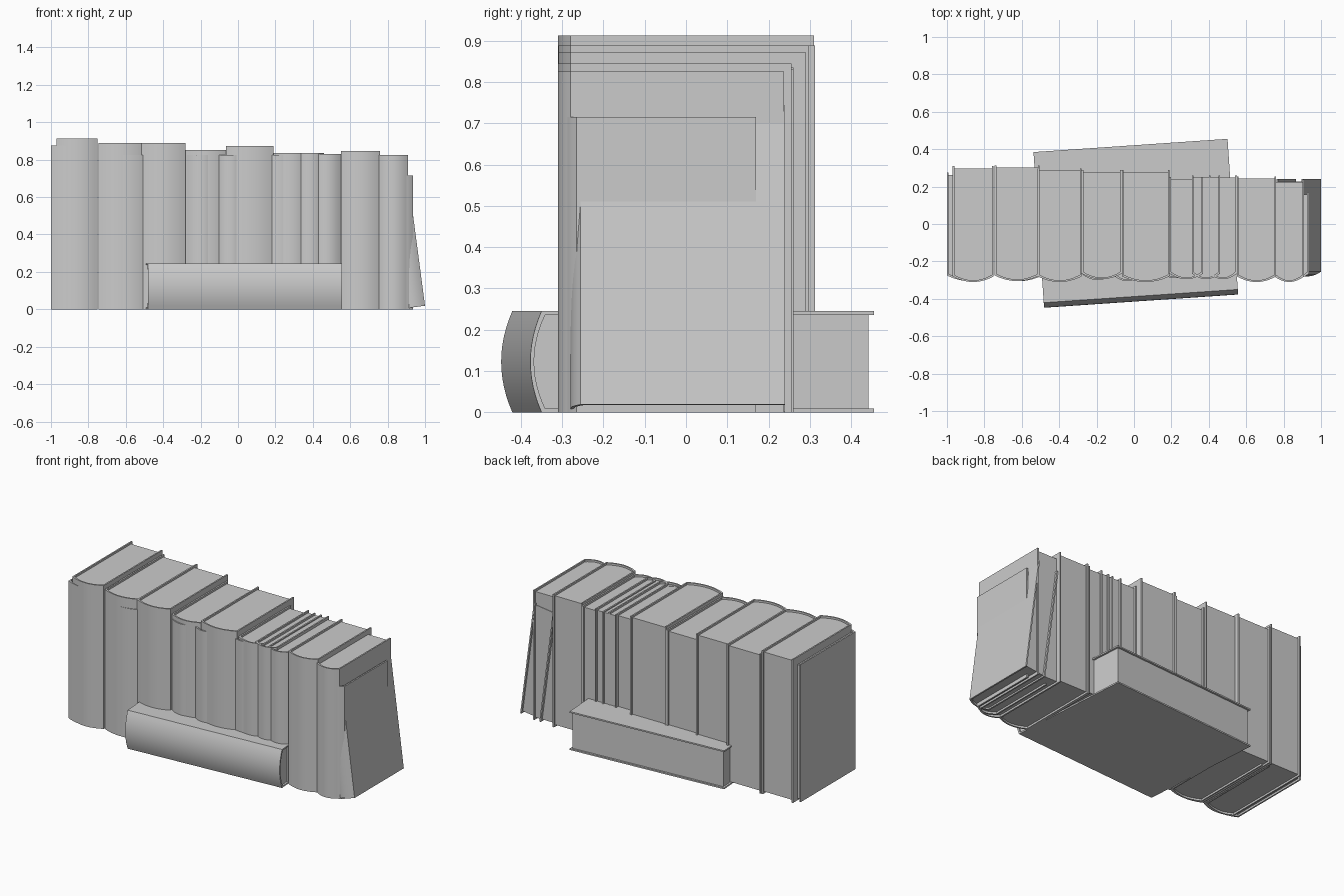
import bpy, bmesh, math
from mathutils import Matrix

if "Cube" in bpy.data.objects:
    bpy.data.objects.remove(bpy.data.objects["Cube"])

grey = bpy.data.materials.new("plain grey")
grey.diffuse_color = (0.6, 0.6, 0.6, 1)
grey.use_nodes = True
grey.node_tree.nodes["Principled BSDF"].inputs["Base Color"].default_value = grey.diffuse_color
SEG = 12       # spine segments
T = 0.009      # board thickness
INSET = 0.012  # pages sit back from the board edges


def outline(x0, x1, front, back, bulge):
    """U-shaped path: left board, rounded spine, right board."""
    pts = [(x0, back)]
    for i in range(SEG + 1):
        u = i / SEG
        pts.append((x0 + (x1 - x0) * u, front - bulge * (1 - (2 * u - 1) ** 2)))
    pts.append((x1, back))
    return pts


def finish(name, bm, matrix):
    bmesh.ops.recalc_face_normals(bm, faces=bm.faces)
    me = bpy.data.meshes.new(name)
    bm.to_mesh(me)
    bm.free()
    me.materials.append(grey)
    ob = bpy.data.objects.new(name, me)
    bpy.context.collection.objects.link(ob)
    ob.matrix_world = matrix
    bpy.ops.object.select_all(action='DESELECT')
    ob.select_set(True)
    bpy.context.view_layer.objects.active = ob
    bpy.ops.object.shade_smooth_by_angle(angle=math.radians(35))
    return ob


def book(name, x0, x1, front, back, h, bulge=0.03, matrix=Matrix()):
    # cover: thin U-shaped wall
    bm = bmesh.new()
    outer = outline(x0, x1, front, back, bulge)
    inner = outline(x0 + T, x1 - T, front + T, back, bulge)
    rings = []
    for o, i in zip(outer, inner):
        rings.append([bm.verts.new((p[0], p[1], z))
                      for p, z in ((o, 0), (o, h), (i, h), (i, 0))])
    for a, b in zip(rings, rings[1:]):
        for k in range(4):
            n = (k + 1) % 4
            bm.faces.new((a[k], a[n], b[n], b[k]))
    bm.faces.new(rings[0])
    bm.faces.new(rings[-1])
    finish(name + "_cover", bm, matrix)

    # page block, rounded where it meets the spine
    bm = bmesh.new()
    prof = outline(x0 + T, x1 - T, front + T, back - INSET, bulge)
    face = bm.faces.new([bm.verts.new((x, y, INSET)) for x, y in prof])
    ext = bmesh.ops.extrude_face_region(bm, geom=[face], use_keep_orig=True)
    top = [v for v in ext["geom"] if isinstance(v, bmesh.types.BMVert)]
    bmesh.ops.translate(bm, verts=top, vec=(0, 0, h - 2 * INSET))
    finish(name + "_pages", bm, matrix)


# standing books: left, right, board front, board back, height
row = [
    (-1.00, -0.76, -0.275, 0.275, 0.875),
    (-0.97, -0.75, -0.28, 0.31, 0.912),
    (-0.745, -0.505, -0.275, 0.313, 0.888),
    (-0.73, -0.49, -0.275, 0.26, 0.825),
    (-0.515, -0.28, -0.28, 0.298, 0.888),
    (-0.275, -0.115, -0.27, 0.26, 0.825),
    (-0.28, -0.065, -0.265, 0.288, 0.852),
    (-0.11, 0.035, -0.275, 0.26, 0.825),
    (-0.065, 0.19, -0.28, 0.29, 0.872),
    (0.13, 0.32, -0.26, 0.25, 0.825),
    (0.19, 0.37, -0.265, 0.25, 0.835),
    (0.31, 0.46, -0.265, 0.26, 0.835),
    (0.40, 0.55, -0.265, 0.26, 0.83),
    (0.55, 0.76, -0.28, 0.255, 0.845),
    (0.75, 0.91, -0.28, 0.237, 0.825),
    (0.79, 0.935, -0.265, 0.17, 0.715),
]
for n, dims in enumerate(row, 1):
    book(f"standing_book_{n:02d}", *dims)

# book leaning against the right end
book("leaning_book", 0, 0.145, -0.255, 0.24, 0.73, 0.025,
     Matrix.Translation((0.856, 0, 0)) @ Matrix.Rotation(math.radians(-7.5), 4, 'Y'))

# large book lying flat through the bottom of the row, turned slightly
book("flat_book", 0, 0.245, 0, 0.807, 1.04, 0.027,
     Matrix.Translation((0.555, -0.35, 0)) @ Matrix.Rotation(math.radians(3.9), 4, 'Z')
     @ Matrix.Rotation(math.radians(-90), 4, 'Y'))
